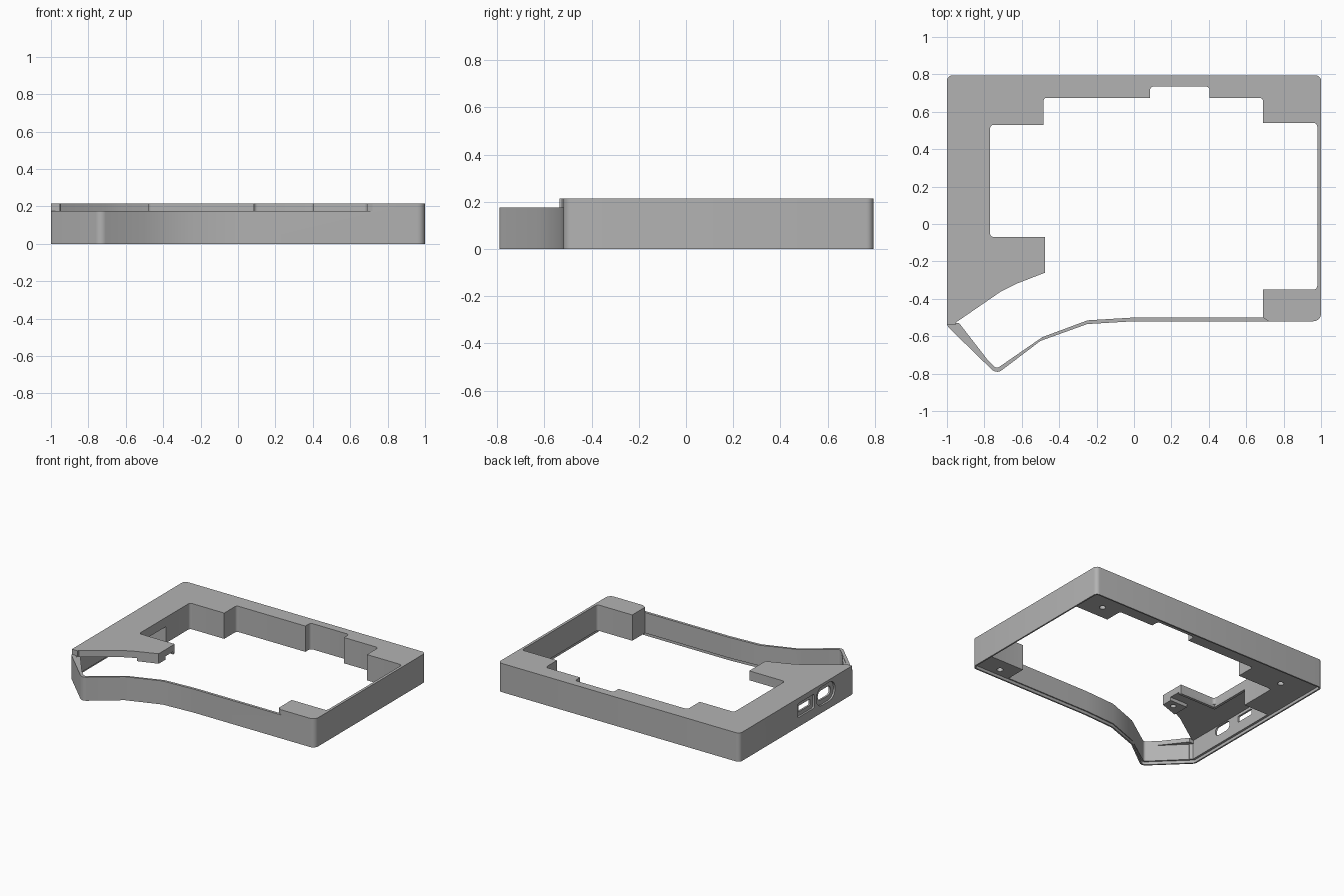
import bpy, bmesh, math
from mathutils import Vector

if "Cube" in bpy.data.objects:
    bpy.data.objects.remove(bpy.data.objects["Cube"])

mat = bpy.data.materials.new("case_grey")
mat.diffuse_color = (0.45, 0.45, 0.45, 1)
mat.use_nodes = True
mat.node_tree.nodes["Principled BSDF"].inputs["Base Color"].default_value = mat.diffuse_color


def rounded(pts, n=5):
    """Round polygon corners given as (x, y) or (x, y, radius)."""
    out = []
    for i, p in enumerate(pts):
        c = Vector(p[:2])
        if len(p) < 3:
            out.append(c)
            continue
        a = (Vector(pts[i - 1][:2]) - c).normalized()
        b = (Vector(pts[(i + 1) % len(pts)][:2]) - c).normalized()
        half = a.angle(b) / 2
        d = p[2] / math.tan(half)
        centre = c + (a + b).normalized() * p[2] / math.sin(half)
        s, e = c + a * d - centre, c + b * d - centre
        ang = s.angle_signed(e)
        for k in range(n + 1):
            t = -ang * k / n
            out.append(centre + Vector((s.x * math.cos(t) - s.y * math.sin(t),
                                        s.x * math.sin(t) + s.y * math.cos(t))))
    return out


def inset(pts, d):
    """Move every side of a counter-clockwise polygon inward by d."""
    out = []
    for i, p in enumerate(pts):
        c = Vector(p[:2])
        u = (c - Vector(pts[i - 1][:2])).normalized()
        v = (Vector(pts[(i + 1) % len(pts)][:2]) - c).normalized()
        m = Vector((-u.y - v.y, u.x + v.x)).normalized()
        q = c + m * d / m.dot(Vector((-u.y, u.x)))
        out.append((q.x, q.y) + ((max(p[2] - d, 0.006),) if len(p) > 2 else ()))
    return out


def prism(name, pts, lo, hi, axis="z", taper=None):
    """Extrude a profile along z or x; taper is an optional profile at the far end."""
    place = (lambda p, t: (p[0], p[1], t)) if axis == "z" else (lambda p, t: (t, p[0], p[1]))
    bm = bmesh.new()
    a = [bm.verts.new(place(p, lo)) for p in rounded(pts)]
    b = [bm.verts.new(place(p, hi)) for p in rounded(taper or pts)]
    bm.faces.new(a[::-1])
    bm.faces.new(b)
    for i in range(len(a)):
        bm.faces.new((a[i - 1], a[i], b[i], b[i - 1]))
    bmesh.ops.recalc_face_normals(bm, faces=bm.faces)
    me = bpy.data.meshes.new(name)
    bm.to_mesh(me)
    bm.free()
    ob = bpy.data.objects.new(name, me)
    bpy.context.collection.objects.link(ob)
    me.materials.append(mat)
    return ob


def combine(body, other, op="DIFFERENCE"):
    m = body.modifiers.new(op.lower(), "BOOLEAN")
    m.operation, m.solver, m.object = op, "EXACT", other
    bpy.context.view_layer.objects.active = body
    bpy.ops.object.modifier_apply(modifier=m.name)
    bpy.data.objects.remove(other)


def slot(y0, y1, z0, z1, r):
    return [(y0, z0, r), (y1, z0, r), (y1, z1, r), (y0, z1, r)]


# Outer shell
outline = [(1, .795, .03), (-1, .795, .03), (-1, -.545, .04), (-.735, -.803, .04),
           (-.5, -.625), (-.25, -.535), (0, -.52), (1, -.52, .04)]
case = prism("case_frame", outline, 0, .215)

# Main opening, following the key area and the curved thumb plate
opening = [(-.77, .53, .02), (-.77, -.07, .02), (-.475, -.07), (-.475, -.26), (-.63, -.32),
           (-.71, -.36), (-.95, -.525), (-.955, -.555), (-.735, -.774, .02),
           (-.49, -.605), (-.248, -.515), (0, -.50), (.69, -.50), (.69, -.35),
           (.98, -.35, .02), (.98, .54, .02), (.69, .54), (.69, .675, .02),
           (.405, .675), (.405, .735, .02), (.085, .735, .02), (.085, .675),
           (-.485, .675, .02), (-.485, .53)]
combine(case, prism("opening_cutter", opening, -.1, .4))

# Cavity under the left plate
cavity = [(-.972, .25), (-.972, -.536), (-.735, -.774, .02), (-.49, -.605), (-.40, -.5),
          (-.40, -.03), (-.7, -.03), (-.7, .25)]
combine(case, prism("cavity_cutter", cavity, -.1, .165))

# Lowered front wall, and the recess for the base plate
front = [(-1.2, -.537), (-.95, -.537), (-.6, -.41), (.69, -.41), (.69, -.5), (.735, -.53),
         (.735, -1), (-1.2, -1)]
combine(case, prism("front_cutter", front, .176, .4))
combine(case, prism("base_recess_cutter", inset(outline, .011), -.1, .022))

# Ports in the left wall: shallow pocket, then a smaller through hole
for y0, y1, z0, z1, r, e in ((-.09, .11, .07, .175, .015, .03), (-.335, -.115, .055, .195, .065, .035)):
    combine(case, prism("port_pocket", slot(y0, y1, z0, z1, r), -1.1, -.986, "x"))
    combine(case, prism("port_hole", slot(y0 + e, y1 - e, z0 + e, min(z1 - e, .16), r * .5), -1.1, -.95, "x"))

# Screw holes in the corner blocks
for x, y in ((.82, .645), (-.77, .63), (.81, -.45)):
    ring = [(x + .022 * math.cos(k * math.pi / 8), y + .022 * math.sin(k * math.pi / 8)) for k in range(16)]
    combine(case, prism("screw_cutter", ring, -.1, .13))

# Thicker pad under the thumb plate tip, with its own screw hole
pad = prism("plate_pad", [(-.62, -.31), (-.475, -.26), (-.475, -.18), (-.62, -.18)], .14, .17)
ring = [(-.54 + .02 * math.cos(k * math.pi / 8), -.23 + .02 * math.sin(k * math.pi / 8)) for k in range(16)]
combine(pad, prism("screw_cutter", ring, .1, .164))

# Raised edge under the thumb plate
rim = prism("plate_rim", [(-.79, -.09), (-.475, -.09), (-.475, -.07), (-.77, -.07), (-.77, .25), (-.79, .25)], .145, .17)

# Tapered ledge inside the front left wall
ledge = prism("corner_ledge", [(-.985, -.53), (-.985, -.545), (-.745, -.775), (-.935, -.53)], .14, .172)

for ob in (case, pad, rim, ledge):
    bpy.ops.object.select_all(action="DESELECT")
    ob.select_set(True)
    bpy.context.view_layer.objects.active = ob
    bpy.ops.object.shade_smooth_by_angle(angle=math.radians(30))
